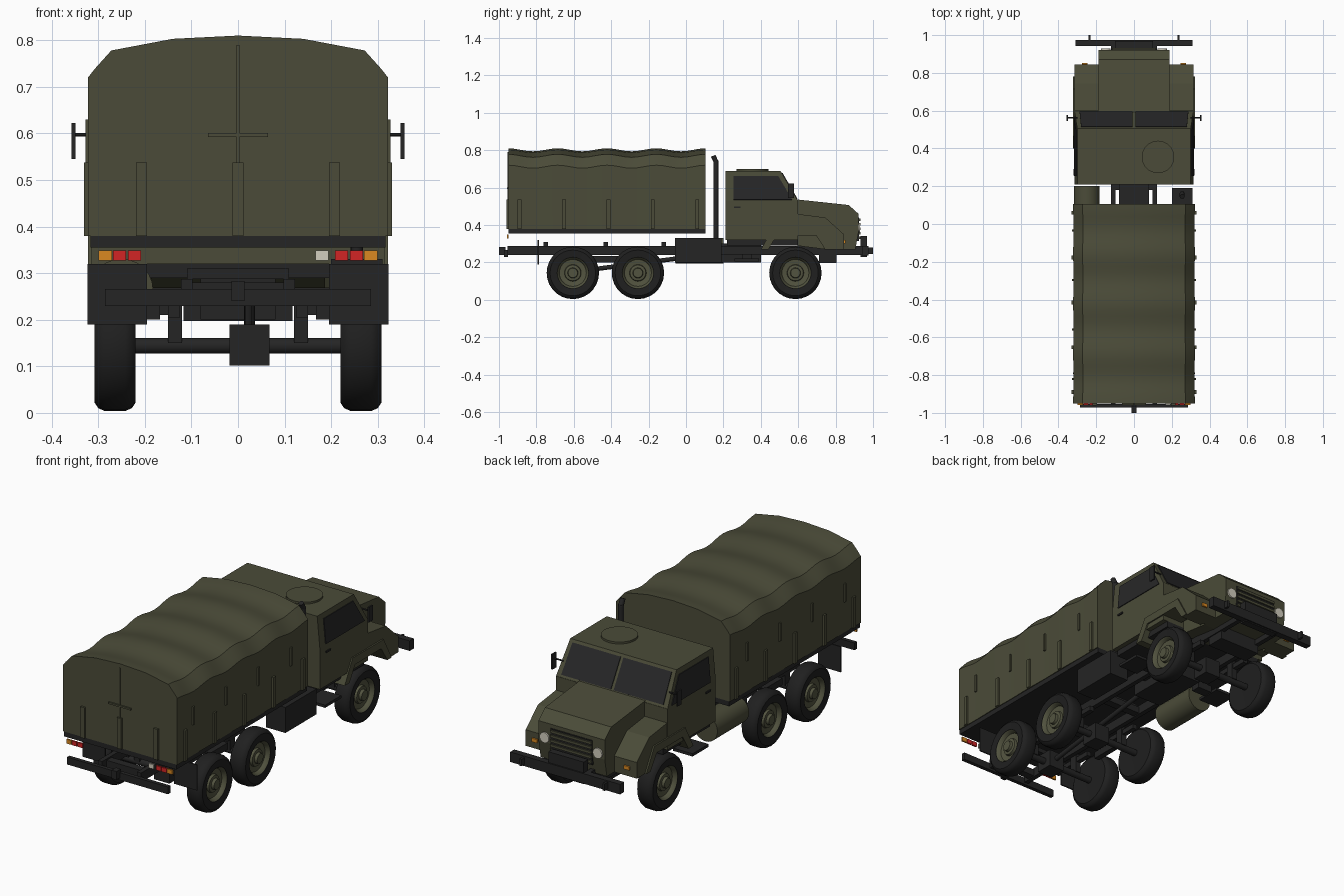
import bpy, bmesh, math
from mathutils import Vector

if "Cube" in bpy.data.objects:
    bpy.data.objects.remove(bpy.data.objects["Cube"])


def material(name, r, g, b):
    m = bpy.data.materials.new(name)
    m.use_nodes = True
    m.diffuse_color = (r, g, b, 1)
    m.node_tree.nodes["Principled BSDF"].inputs["Base Color"].default_value = (r, g, b, 1)
    return m


OLIVE = material("olive paint", .07, .071, .04)
RIM = material("rim olive", .085, .087, .05)
BLACK = material("chassis black", .018, .018, .018)
RUBBER = material("tyre rubber", .014, .014, .014)
GLASS = material("dark glass", .02, .02, .021)
ORANGE = material("orange lamp", .7, .25, .015)
RED = material("red lamp", .65, .018, .018)
WHITE = material("white lamp", .65, .62, .52)
SIDES = (("left", 1), ("right", -1))


def finish(name, bm, mat, smooth=False):
    bmesh.ops.recalc_face_normals(bm, faces=bm.faces)
    mesh = bpy.data.meshes.new(name)
    bm.to_mesh(mesh)
    bm.free()
    ob = bpy.data.objects.new(name, mesh)
    bpy.context.collection.objects.link(ob)
    mesh.materials.append(mat)
    if smooth:
        bpy.ops.object.select_all(action="DESELECT")
        ob.select_set(True)
        bpy.context.view_layer.objects.active = ob
        bpy.ops.object.shade_smooth_by_angle(angle=math.radians(35))
    return ob


def box(name, x, y, z, mat):
    """Box from (low, high) pairs."""
    bm = bmesh.new()
    bmesh.ops.create_cube(bm, size=1)
    for v in bm.verts:
        v.co = [(a + b) / 2 + c * (b - a) for (a, b), c in zip((x, y, z), v.co)]
    return finish(name, bm, mat)


def pair(name, x, y, z, mat):
    for side, s in SIDES:
        box(f"{side}_{name}", sorted((s * x[0], s * x[1])), y, z, mat)


def prism(name, profile, x0, x1, mat, shift=None):
    """Extrude a (y, z) outline along x."""
    bm = bmesh.new()
    face = bm.faces.new([bm.verts.new((x0, y, z)) for y, z in profile])
    ext = bmesh.ops.extrude_face_region(bm, geom=[face])
    for g in ext["geom"]:
        if isinstance(g, bmesh.types.BMVert):
            g.co.x = x1
    if shift:
        for v in bm.verts:
            v.co = shift(v.co)
    return finish(name, bm, mat)


def panel(name, points, out, mat):
    """Thin plate through the points, raised along a direction."""
    bm = bmesh.new()
    face = bm.faces.new([bm.verts.new(p) for p in points])
    ext = bmesh.ops.extrude_face_region(bm, geom=[face])
    move = Vector(out).normalized() * .004
    for g in ext["geom"]:
        if isinstance(g, bmesh.types.BMVert):
            g.co += move
    return finish(name, bm, mat)


def lathe(name, profile, centre, axis, mat, steps=28):
    """Spin a (radius, distance) outline about an axis."""
    bm = bmesh.new()
    turn = Vector((0, 0, 1)).rotation_difference(Vector(axis)).to_matrix()
    verts = [bm.verts.new((r, 0, d)) for r, d in profile]
    edges = [bm.edges.new(e) for e in zip(verts, verts[1:])]
    bmesh.ops.spin(bm, geom=verts + edges, cent=(0, 0, 0), axis=(0, 0, 1),
                   angle=math.tau, steps=steps)
    bmesh.ops.remove_doubles(bm, verts=bm.verts, dist=1e-5)
    for v in bm.verts:
        v.co = turn @ v.co + Vector(centre)
    return finish(name, bm, mat, True)


def rod(name, a, b, r, mat, steps=16):
    d = Vector(b) - Vector(a)
    return lathe(name, [(0, 0), (r, 0), (r, d.length), (0, d.length)], a, d, mat, steps)


# Canvas cover sagging between its five bows
half = [(.322, .38), (.322, .72), (.308, .738), (.272, .778), (.14, .803)]
section = half + [(0, .81)] + [(-x, z) for x, z in reversed(half)]
bm = bmesh.new()
rings = []
for i in range(33):
    sag = .016 * math.sin(math.pi * i / 8) ** 2
    rings.append([bm.verts.new((x * (1 - sag * .4), -.95 + 1.055 * i / 32,
                                z - (sag if z > .7 else 0))) for x, z in section])
for a, b in zip(rings, rings[1:]):
    for j in range(len(section)):
        k = (j + 1) % len(section)
        bm.faces.new((a[j], a[k], b[k], b[j]))
bm.faces.new(rings[0])
bm.faces.new(rings[-1])
finish("canvas_cover", bm, OLIVE, True)
box("cargo_bed", (-.317, .317), (-.95, .105), (.355, .38), BLACK)

# Cover straps
for i in range(5):
    y = -.89 + .2375 * i
    pair(f"lower_strap_{i}", (.318, .331), (y - .01, y + .01), (.38, .537), OLIVE)
for i in range(4):
    y = -.82 + .262 * i
    pair(f"upper_strap_{i}", (.316, .327), (y - .006, y + .006), (.537, .63), OLIVE)
for x in (-.207, 0, .207):
    box("end_strap", (x - .012, x + .012), (-.96, -.948), (.38, .537), OLIVE)
box("cover_seam", (-.003, .003), (-.955, -.948), (.537, .79), OLIVE)
box("cover_crossbar", (-.064, .064), (-.958, -.948), (.592, .601), OLIVE)

# Frame and rear equipment
pair("frame_rail", (.098, .122), (-.955, .93), (.24, .287), BLACK)
for y in (-.9, -.43, -.1, .2):
    box("frame_crossmember", (-.1, .1), (y - .02, y + .02), (.245, .28), BLACK)
for y in (-.75, -.43, -.12):
    box("bed_support", (-.11, .11), (y - .012, y + .012), (.287, .31), BLACK)
box("rear_beam", (-.285, .285), (-.972, -.952), (.229, .266), BLACK)
box("tow_hook", (-.014, .014), (-1, -.965), (.24, .283), BLACK)
pair("mud_flap", (.195, .323), (-.793, -.786), (.19, .32), BLACK)
for s, lamps in ((-1, ((.208, RED), (.24, RED), (.271, ORANGE))),
                 (1, ((.166, WHITE), (.208, RED), (.24, RED), (.271, ORANGE)))):
    for x, mat in lamps:
        box("rear_lamp", sorted((s * x, s * (x + .028))), (-.958, -.949), (.327, .349), mat)

# Wheels, axles and suspension
tyre = [(.078, .285), (.084, .304), (.122, .308), (.134, .300), (.14, .286), (.14, .242),
        (.134, .228), (.122, .220), (.06, .222), (0, .222)]
rim = [(.084, .303), (.078, .297), (.072, .282), (.045, .278), (.042, .29), (.028, .292),
       (.025, .306), (0, .306)]
for n, y in (("rear", -.605), ("middle", -.257), ("front", .585)):
    for side, s in SIDES:
        lathe(f"{side}_{n}_tyre", tyre, (0, y, .144), (s, 0, 0), RUBBER)
        lathe(f"{side}_{n}_rim", rim, (0, y, .144), (s, 0, 0), RIM)
    rod(f"{n}_axle", (-.225, y, .144), (.225, y, .144), .017, BLACK)
    box(f"{n}_differential", (-.018, .068), (y - .045, y + .045), (.102, .19), BLACK)
    pair(f"{n}_spring", (.125, .15), (y - .1, y + .1), (.205, .23), BLACK)
    pair(f"{n}_spring_mount", (.12, .15), (y - .02, y + .02), (.15, .25), BLACK)
pair("bogie_beam", (.167, .195), (-.5, -.36), (.2, .235), BLACK)
rod("drive_shaft", (.025, -.6, .15), (.025, .1, .24), .012, BLACK)
box("gearbox", (-.08, .08), (.1, .4), (.2, .3), BLACK)
box("radiator_base", (-.117, .117), (.71, .805), (.197, .31), BLACK)

# Tank, battery box, exhaust and steps
rod("fuel_tank", (-.25, -.055, .263), (-.25, .2, .263), .068, OLIVE, 24)
box("battery_box", (.2, .31), (-.06, .19), (.2, .33), BLACK)
rod("exhaust_stack", (.255, .16, .3), (.255, .16, .745), .013, BLACK)
rod("exhaust_tip", (.255, .162, .735), (.255, .145, .77), .013, BLACK)
pair("step", (.2, .31), (.26, .39), (.206, .22), BLACK)
pair("step_bracket", (.12, .2), (.3, .35), (.21, .245), BLACK)

# Cab with sides leaning in above the belt line
BELT, ROOF = .53, .69


def side_x(z):
    return .315 - .015 * max(0, z - BELT) / (ROOF - BELT)


def lean(co):
    return Vector((math.copysign(side_x(co.z), co.x), co.y, co.z))


prism("cab_body", [(.21, .32), (.6, .32), (.6, BELT), (.21, BELT)], -.315, .315, OLIVE)
prism("cab_top", [(.21, BELT), (.598, BELT), (.505, ROOF), (.21, ROOF)], -.315, .315, OLIVE, lean)
box("cab_floor", (-.29, .29), (.22, .6), (.29, .32), BLACK)
rod("roof_hatch", (.127, .355, ROOF - .005), (.127, .355, ROOF + .01), .086, OLIVE, 32)
for side, s in SIDES:
    panel(f"{side}_side_window",
          [(s * side_x(z), y, z) for y, z in ((.255, .535), (.568, .535), (.493, .662), (.255, .662))],
          (s, 0, .08), GLASS)
    panel(f"{side}_windshield",
          [(s * x, .598 - .581 * (z - BELT), z) for x, z in
           ((.008, .54), (.288, .54), (.28, .677), (.008, .677))], (0, .86, .5), GLASS)
    rod(f"{side}_mirror_arm", (s * .3, .562, .597), (s * .353, .562, .597), .004, BLACK, 8)
pair("mirror", (.349, .357), (.545, .577), (.545, .622), BLACK)
pair("door_handle", (.313, .321), (.257, .292), (.49, .499), BLACK)

# Hood, fenders and wheel arch flares
prism("hood", [(.59, .29), (.59, .537), (.87, .507), (.922, .46), (.922, .36), (.905, .268),
               (.76, .268)], -.187, .187, OLIVE)
fender = [(.59, .36), (.59, .46), (.745, .44), (.845, .35), (.845, .268), (.765, .268), (.705, .36)]
arch = [(.4, .268), (.465, .385), (.715, .385), (.78, .268),
        (.745, .268), (.695, .345), (.485, .345), (.44, .268)]
for side, s in SIDES:
    prism(f"{side}_fender", fender, s * .17, s * .314, OLIVE)
    prism(f"{side}_arch_flare", arch, s * .2, s * .322, OLIVE)
    rod(f"{side}_headlight", (s * .15, .91, .385), (s * .15, .93, .385), .026, WHITE, 20)
pair("turn_signal", (.245, .275), (.843, .853), (.302, .32), ORANGE)

# Grille and front bumper
box("grille_recess", (-.118, .118), (.915, .925), (.315, .44), BLACK)
for i in range(5):
    z = .325 + .024 * i
    box("grille_slat", (-.116, .116), (.918, .932), (z, z + .013), OLIVE)
box("front_bumper", (-.31, .31), (.942, .975), (.236, .287), BLACK)
box("winch_block", (-.1, .1), (.932, .968), (.23, .342), BLACK)
pair("bumper_bracket", (.1, .122), (.9, .945), (.24, .287), BLACK)
pair("recovery_hook", (.229, .241), (.97, 1), (.245, .28), BLACK)
